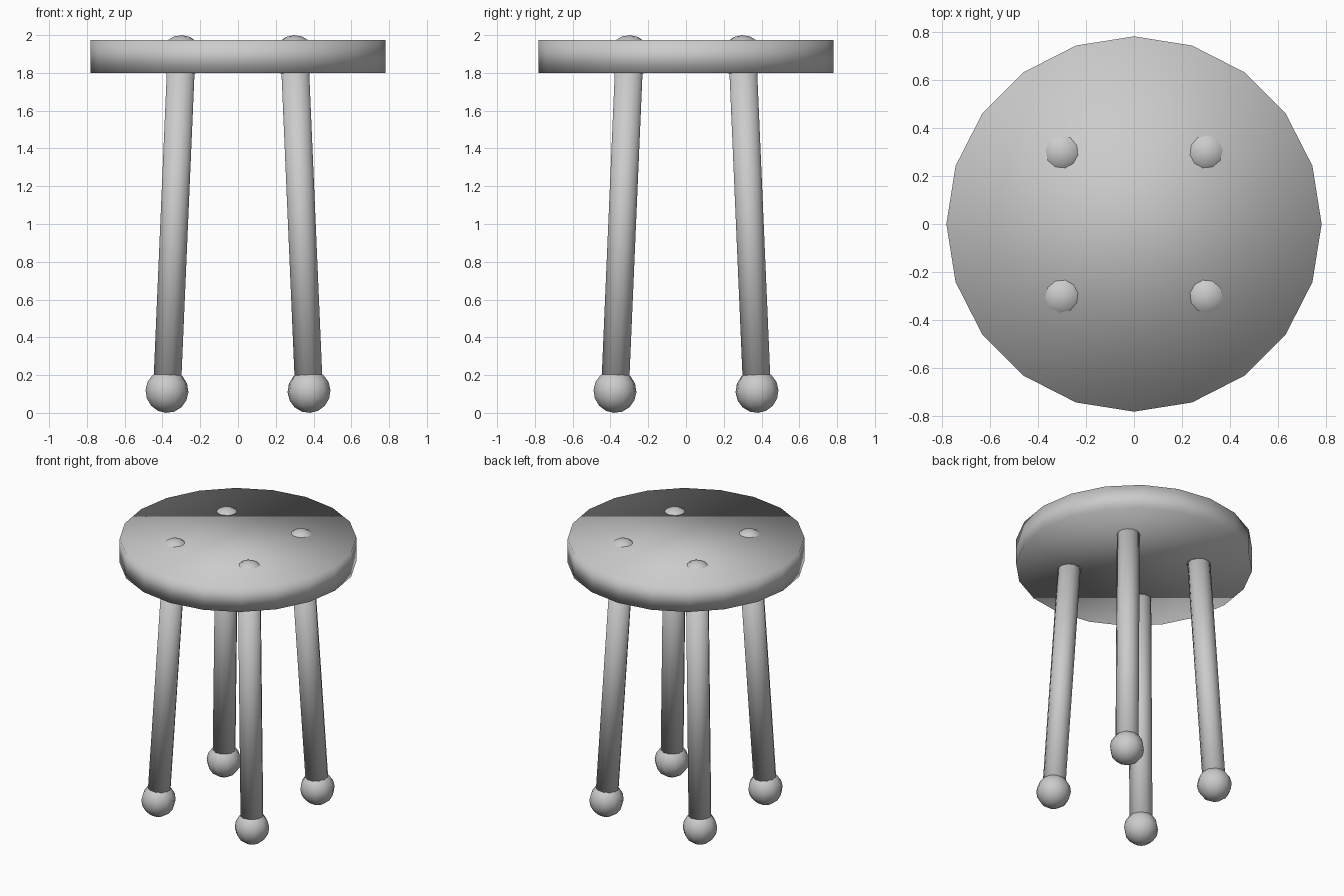
import bpy
from mathutils import Vector

if "Cube" in bpy.data.objects:
    bpy.data.objects.remove(bpy.data.objects["Cube"])

TOP, FOOT = Vector((0.30, 0.30, 1.885)), Vector((0.376, 0.376, 0.115))
BALL_R, LEG_R = 0.115, 0.076


def finish(name):
    ob = bpy.context.object
    ob.name = name
    bpy.ops.object.shade_smooth()
    return ob


def ball(name, loc, rot):
    bpy.ops.mesh.primitive_uv_sphere_add(segments=10, ring_count=8, radius=BALL_R,
                                         location=loc, rotation=rot)
    finish(name)


# Round seat, 20 sides, fully smooth shaded
bpy.ops.mesh.primitive_cylinder_add(vertices=20, radius=0.78, depth=0.175,
                                    location=(0, 0, 1.8875))
finish("seat")

# Four splayed legs, each with a ball foot and a ball joint poking through the seat
for sx, side in ((-1, "left"), (1, "right")):
    for sy, end in ((-1, "front"), (1, "back")):
        flip = Vector((sx, sy, 1))
        a, b = TOP * flip, FOOT * flip
        axis = a - b
        rot = axis.to_track_quat('Z', 'Y').to_euler()
        bpy.ops.mesh.primitive_cylinder_add(vertices=12, radius=LEG_R, depth=axis.length,
                                            location=(a + b) / 2, rotation=rot)
        finish(f"{end}_{side}_leg")
        ball(f"{end}_{side}_foot", b, rot)
        ball(f"{end}_{side}_joint", a, rot)
